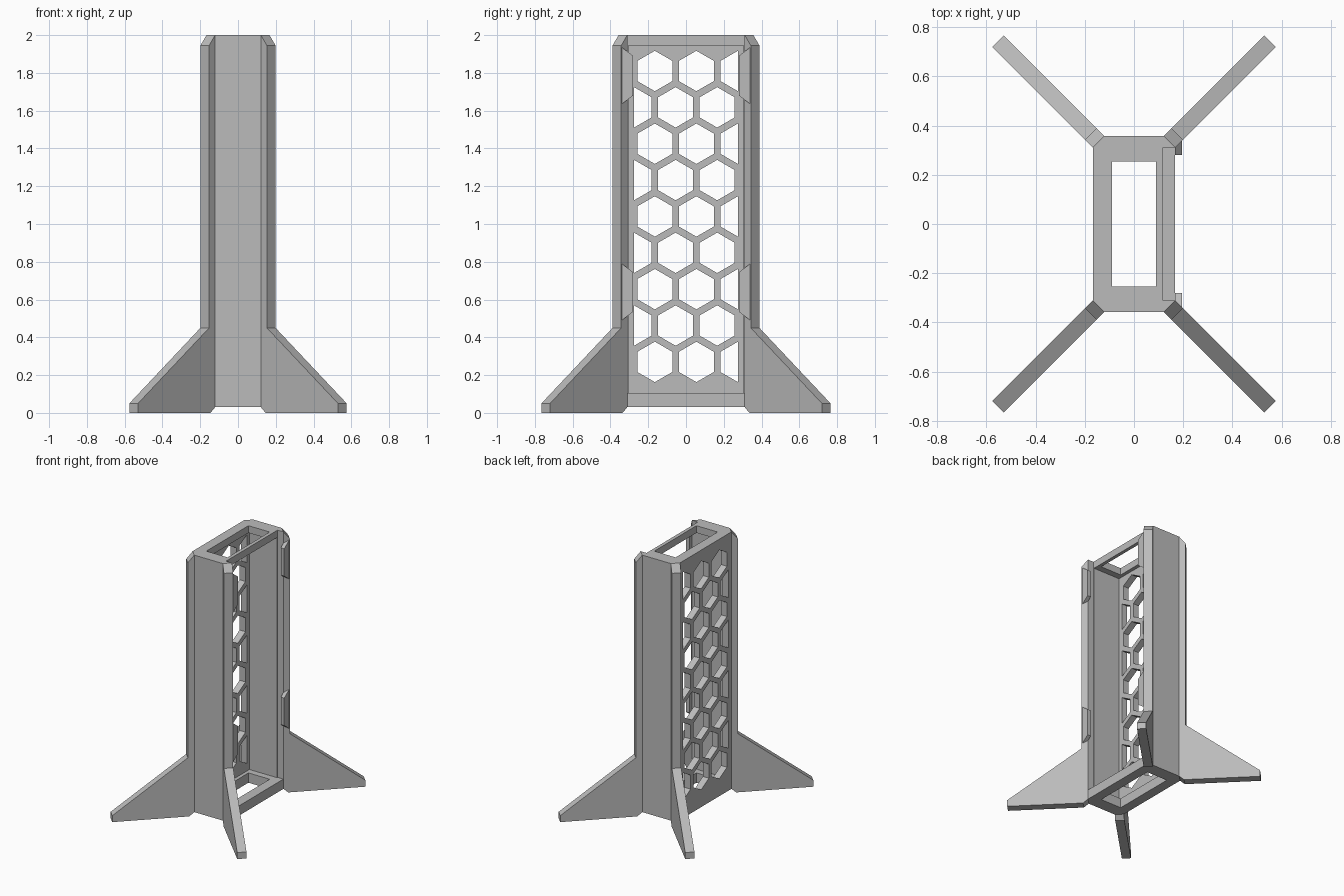
import bpy, bmesh, math
from mathutils import Vector

cube = bpy.data.objects.get("Cube")
if cube:
    bpy.data.objects.remove(cube, do_unlink=True)

grey = bpy.data.materials.new("plain grey")
grey.use_nodes = True
grey.diffuse_color = (0.5, 0.5, 0.5, 1)
grey.node_tree.nodes["Principled BSDF"].inputs["Base Color"].default_value = (0.5, 0.5, 0.5, 1)


def prism(bm, outline, offset):
    """Extrude a closed 3D outline along an offset vector."""
    face = bm.faces.new([bm.verts.new(p) for p in outline])
    grown = bmesh.ops.extrude_face_region(bm, geom=[face])["geom"]
    verts = [v for v in grown if isinstance(v, bmesh.types.BMVert)]
    bmesh.ops.translate(bm, verts=verts, vec=offset)


def finish(name, bm):
    bmesh.ops.recalc_face_normals(bm, faces=bm.faces)
    mesh = bpy.data.meshes.new(name)
    bm.to_mesh(mesh)
    bm.free()
    mesh.materials.append(grey)
    obj = bpy.data.objects.new(name, mesh)
    bpy.context.collection.objects.link(obj)
    return obj


def box(name, x0, x1, y, z0, z1):
    bm = bmesh.new()
    prism(bm, [(x0, -y, z0), (x1, -y, z0), (x1, y, z0), (x0, y, z0)], (0, 0, z1 - z0))
    return finish(name, bm)


HX, HY, CUT = 0.167, 0.357, 0.046   # body half sizes and corner cut
BASE, TOP = 0.03, 2.0

# Tower body: block with cut corners
outline = []
for sx, sy in ((1, 1), (-1, 1), (-1, -1), (1, -1)):
    pair = [(sx * HX, sy * (HY - CUT), BASE), (sx * (HX - CUT), sy * HY, BASE)]
    outline += pair if sx * sy > 0 else pair[::-1]
bm = bmesh.new()
prism(bm, outline, (0, 0, TOP - BASE))
body = finish("tower_body", bm)

# Cutters: inner cavity, cover slot, hole through both ends
cutters = [
    box("cavity_cutter", -0.117, 0.3, 0.305, 0.105, 1.945),
    box("slot_cutter", 0.117, 0.3, HY - CUT, 0.105, 2.1),
    box("hole_cutter", -0.09, 0.09, 0.255, -0.1, 2.1),
]

# Honeycomb cutter: staggered hexagons, halved at the panel edge
EDGE, PITCH, RADIUS = 0.275, 0.22, 0.107
bm = bmesh.new()
for row in range(9):
    z = 0.27 + row * 0.1925
    side = 1 if row % 2 == 0 else -1
    for column in range(3):
        y = side * (EDGE - column * PITCH)
        points = []
        for k in range(6):
            a = math.radians(30 + 60 * k)
            p = Vector((-0.2, y + RADIUS * math.cos(a), z + RADIUS * math.sin(a)))
            if abs(p.y) < EDGE + 0.001:
                points.append(p)
        prism(bm, points, (0.1, 0, 0))
cutters.append(finish("honeycomb_cutter", bm))

bpy.context.view_layer.objects.active = body
for cutter in cutters:
    cutter.hide_render = True
    mod = body.modifiers.new(cutter.name, 'BOOLEAN')
    mod.operation = 'DIFFERENCE'
    mod.solver = 'EXACT'
    mod.object = cutter
    bpy.ops.object.modifier_apply(modifier=mod.name)
    bpy.data.objects.remove(cutter, do_unlink=True)

# Corner ribs flaring into feet: (outward distance, height)
profile = [(0, BASE), (0.035, 0), (0.578, 0), (0.578, 0.05),
           (0.045, 0.45), (0.045, 1.945), (0, TOP)]
for sx, x_name in ((1, "left"), (-1, "right")):
    for sy, y_name in ((-1, "front"), (1, "back")):
        out = Vector((sx, sy, 0)).normalized()
        corner = Vector((sx * (HX - CUT), sy * HY, 0))
        bm = bmesh.new()
        prism(bm, [corner + out * d + Vector((0, 0, z)) for d, z in profile],
              (sx * CUT, -sy * CUT, 0))
        finish(f"{y_name}_{x_name}_rib_and_foot", bm)

# Retaining tabs on the open side, tapering towards the opening
for sy, y_name in ((-1, "front"), (1, "back")):
    for z, z_name in ((0.64, "lower"), (1.785, "upper")):
        bm = bmesh.new()
        verts = []
        for x, y, half in ((HX, 0.28, 0.105), (0.196, 0.28, 0.105),
                           (0.196, 0.34, 0.15), (HX, 0.311, 0.128)):
            verts += [bm.verts.new((x, sy * y, z + s * half)) for s in (-1, 1)]
        bmesh.ops.convex_hull(bm, input=verts)
        bmesh.ops.dissolve_limit(bm, angle_limit=0.02, verts=bm.verts, edges=bm.edges)
        finish(f"{y_name}_{z_name}_tab", bm)
